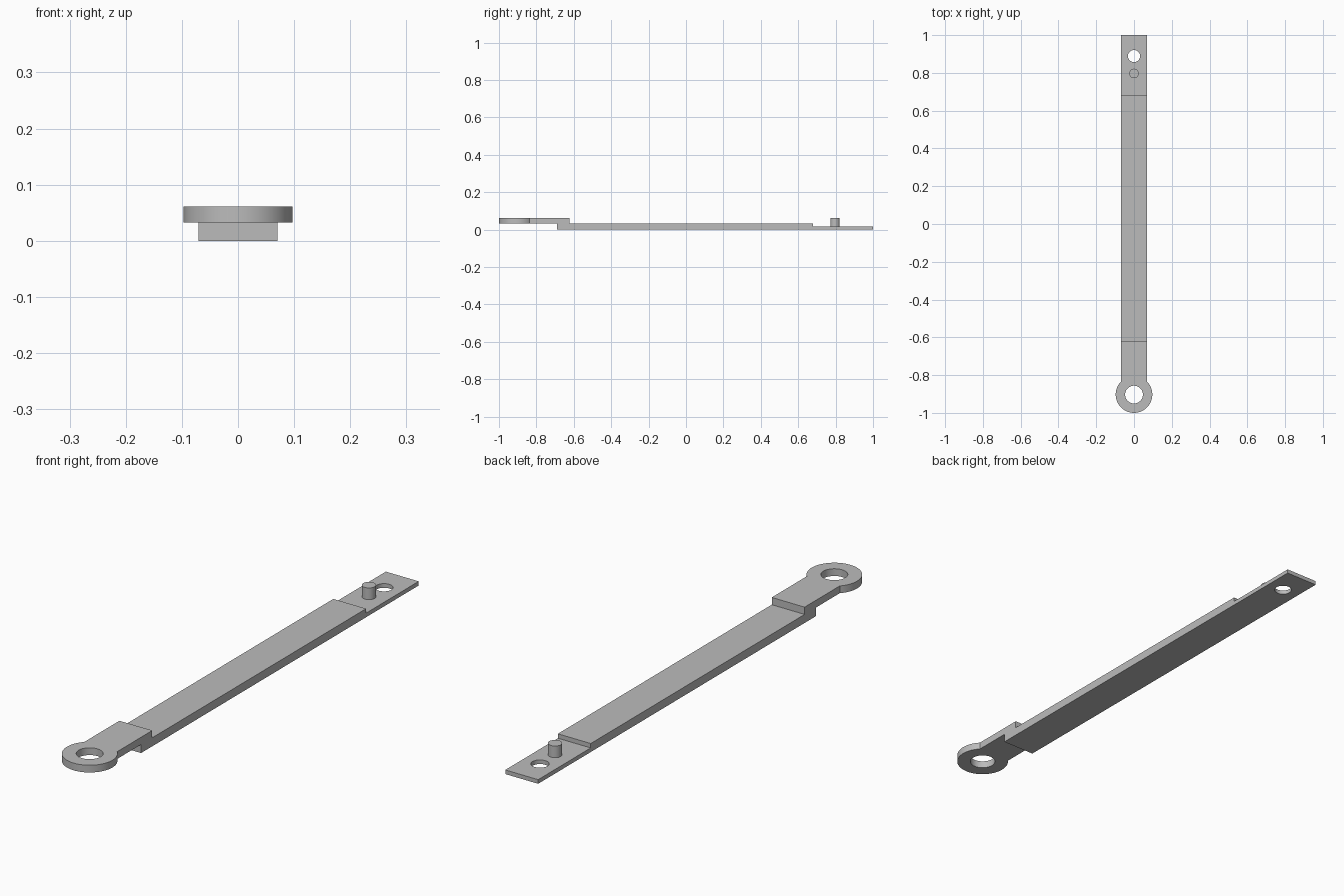
import bpy

old = bpy.data.objects.get("Cube")
if old:
    bpy.data.objects.remove(old, do_unlink=True)

HALF_W = 0.07
RING_Y, HOLE_Y, PIN_Y = -0.903, 0.889, 0.797
THIN, MID, TOP = 0.016, 0.033, 0.061

grey = bpy.data.materials.new("plain grey")
grey.use_nodes = True
colour = (0.5, 0.5, 0.5, 1)
grey.diffuse_color = colour
grey.node_tree.nodes["Principled BSDF"].inputs["Base Color"].default_value = colour


def cylinder(name, y, radius, z0, z1):
    bpy.ops.mesh.primitive_cylinder_add(vertices=64, radius=radius, depth=z1 - z0,
                                        location=(0, y, (z0 + z1) / 2))
    ob = bpy.context.object
    ob.name = name
    ob.data.materials.append(grey)
    return ob


def boolean(target, tool, operation):
    mod = target.modifiers.new(operation.lower(), "BOOLEAN")
    mod.operation = operation
    mod.solver = "EXACT"
    mod.object = tool
    bpy.context.view_layer.objects.active = target
    bpy.ops.object.modifier_apply(modifier=mod.name)
    bpy.data.objects.remove(tool, do_unlink=True)


# Stepped bar: side profile (y, z) extruded across the width
profile = [(RING_Y, MID), (-0.69, MID), (-0.69, 0), (1, 0), (1, THIN),
           (0.68, THIN), (0.68, MID), (-0.622, MID), (-0.622, TOP), (RING_Y, TOP)]
n = len(profile)
verts = [(x, y, z) for x in (-HALF_W, HALF_W) for y, z in profile]
faces = [list(range(n))[::-1], list(range(n, 2 * n))]
faces += [(i, (i + 1) % n, (i + 1) % n + n, i + n) for i in range(n)]
mesh = bpy.data.meshes.new("link_bar")
mesh.from_pydata(verts, [], faces)
mesh.materials.append(grey)
bar = bpy.data.objects.new("link_bar", mesh)
bpy.context.collection.objects.link(bar)

# Round eye, locating pin and the two through holes
boolean(bar, cylinder("eye", RING_Y, 0.097, MID, TOP), "UNION")
boolean(bar, cylinder("locating_pin", PIN_Y, 0.025, THIN / 2, TOP), "UNION")
boolean(bar, cylinder("eye_hole", RING_Y, 0.047, -0.1, 0.2), "DIFFERENCE")
boolean(bar, cylinder("end_hole", HOLE_Y, 0.032, -0.1, 0.2), "DIFFERENCE")

# Smooth the round walls, keep the edges crisp
bpy.ops.object.select_all(action="DESELECT")
bar.select_set(True)
bpy.context.view_layer.objects.active = bar
bpy.ops.object.shade_smooth_by_angle()
